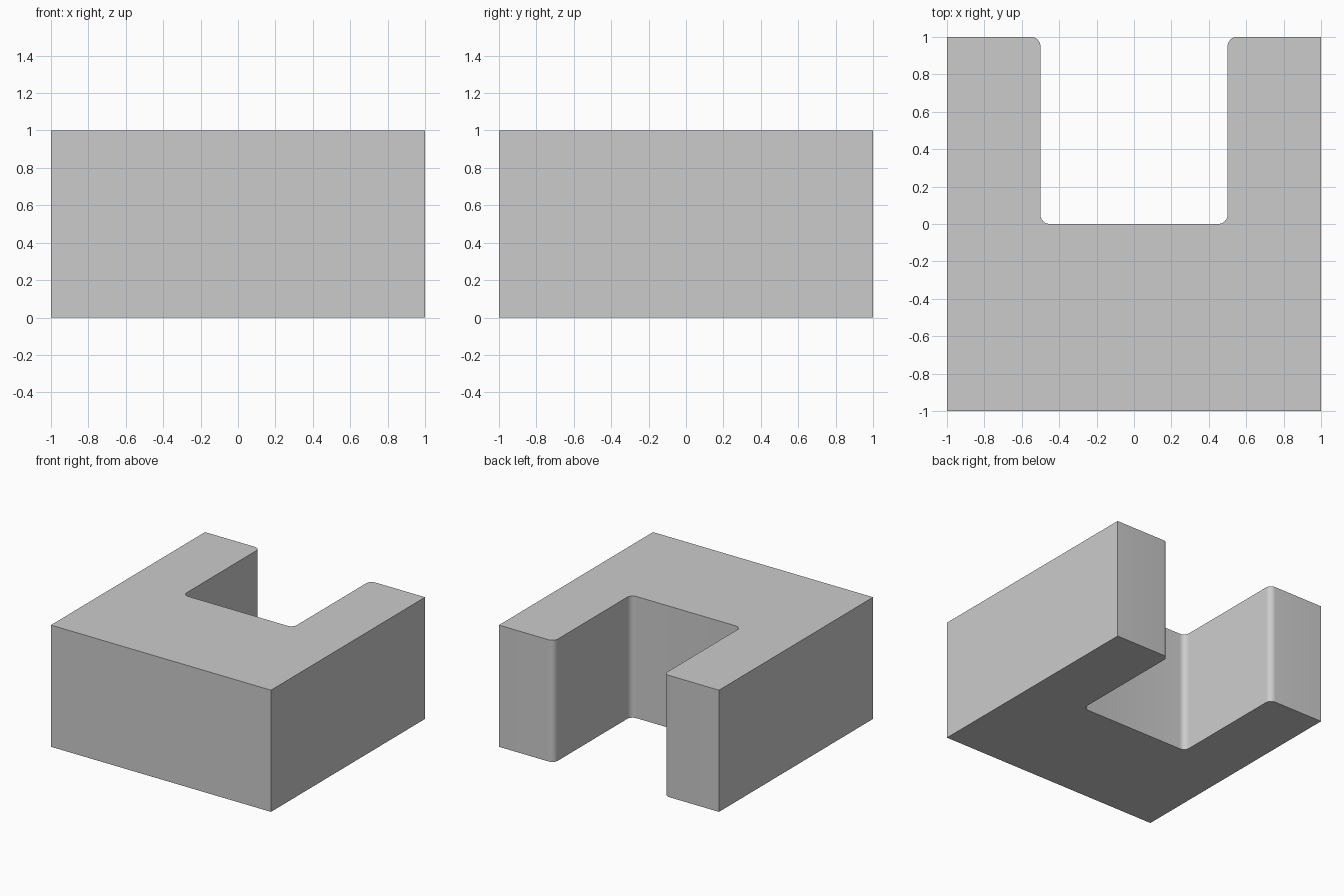
import bpy, bmesh
from math import sin, cos, radians

if "Cube" in bpy.data.objects:
    bpy.data.objects.remove(bpy.data.objects["Cube"])

R = 0.05       # fillet radius of the slot corners
STEPS = 8      # segments per fillet
HEIGHT = 1.0


def arc(cx, cy, start, end):
    angles = [radians(start + (end - start) * i / STEPS) for i in range(STEPS + 1)]
    return [(cx + R * cos(a), cy + R * sin(a)) for a in angles]


# U-shaped outline, counter-clockwise, with the slot open to the back
outline = [(-1, -1), (1, -1), (1, 1)]
outline += arc(0.5 + R, 1 - R, 90, 180)
outline += arc(0.5 - R, R, 0, -90)
outline += arc(-0.5 + R, R, -90, -180)
outline += arc(-0.5 - R, 1 - R, 0, 90)
outline += [(-1, 1)]

# Extrude the outline into a solid block
bm = bmesh.new()
base = bm.faces.new([bm.verts.new((x, y, 0)) for x, y in outline])
top = bmesh.ops.extrude_face_region(bm, geom=[base], use_keep_orig=True)
bmesh.ops.translate(bm, vec=(0, 0, HEIGHT),
                    verts=[v for v in top["geom"] if isinstance(v, bmesh.types.BMVert)])
bmesh.ops.recalc_face_normals(bm, faces=bm.faces)
mesh = bpy.data.meshes.new("slotted_block")
bm.to_mesh(mesh)
bm.free()

block = bpy.data.objects.new("slotted_block", mesh)
bpy.context.collection.objects.link(block)

# Smooth fillets, sharp edges elsewhere
bpy.context.view_layer.objects.active = block
block.select_set(True)
bpy.ops.object.shade_smooth_by_angle(angle=radians(30))
